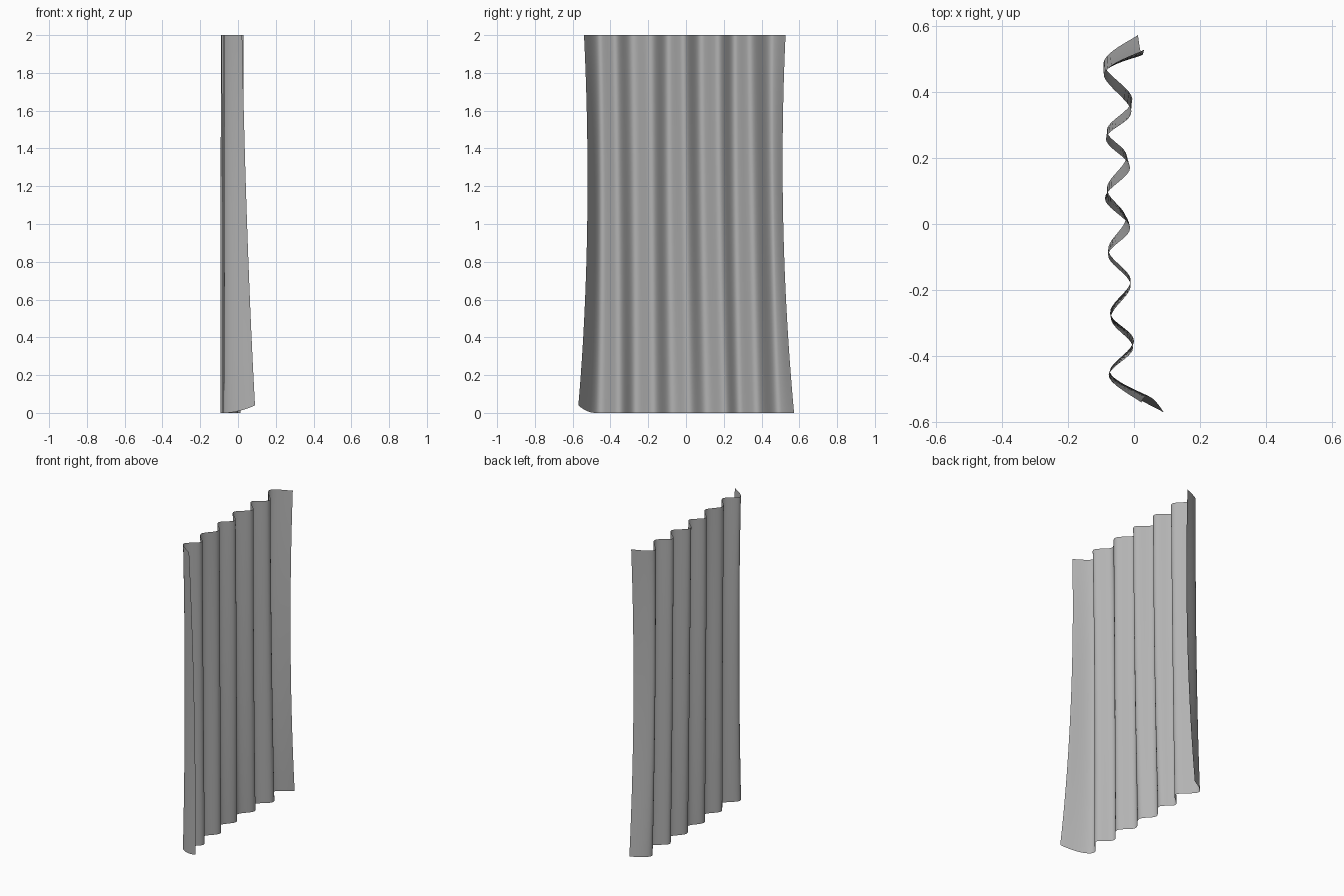
import bpy, bmesh

if "Cube" in bpy.data.objects:
    bpy.data.objects.remove(bpy.data.objects["Cube"])

# pleat cross-sections (x, y) at top, middle and bottom, from the -y edge to the +y edge
TOP = [(0.022, -0.54), (-0.075, -0.46), (-0.003, -0.375), (-0.07, -0.285), (-0.01, -0.185),
       (-0.078, -0.095), (-0.012, -0.012), (-0.088, 0.078), (-0.012, 0.17), (-0.085, 0.258),
       (-0.008, 0.34), (-0.09, 0.455), (0.03, 0.527)]
MID = [(0.048, -0.523), (-0.072, -0.45), (-0.005, -0.36), (-0.072, -0.272), (-0.01, -0.178),
       (-0.078, -0.09), (-0.015, 0.0), (-0.083, 0.088), (-0.015, 0.18), (-0.083, 0.265),
       (-0.008, 0.355), (-0.092, 0.46), (0.022, 0.515)]
LOW = [(0.09, -0.57), (-0.075, -0.465), (0.0, -0.355), (-0.072, -0.268), (-0.01, -0.17),
       (-0.078, -0.078), (-0.025, 0.018), (-0.082, 0.108), (-0.022, 0.205), (-0.082, 0.285),
       (-0.005, 0.378), (-0.092, 0.488), (0.012, 0.572)]
ROWS, STEPS, HEIGHT = 24, 10, 2.0


def blend(a, b, c, t):
    """Quadratic through a (t=0), b (t=0.5), c (t=1)."""
    return (a * (1 - t) * (1 - 2 * t) + b * 4 * t * (1 - t) + c * t * (2 * t - 1))


def spline(p, n):
    """Smooth Catmull-Rom curve through the points."""
    ext = [p[0]] + p + [p[-1]]
    out = []
    for i in range(len(p) - 1):
        a, b, c, d = ext[i:i + 4]
        for k in range(n):
            t = k / n
            out.append(tuple(0.5 * (2 * b[j] + (c[j] - a[j]) * t
                       + (2 * a[j] - 5 * b[j] + 4 * c[j] - d[j]) * t * t
                       + (3 * b[j] - a[j] - 3 * c[j] + d[j]) * t ** 3) for j in (0, 1)))
    return out + [p[-1]]


# hanging cloth sheet
bm = bmesh.new()
grid = []
for r in range(ROWS + 1):
    t = r / ROWS
    section = [tuple(blend(a[j], b[j], c[j], t) for j in (0, 1))
               for a, b, c in zip(LOW, MID, TOP)]
    row = []
    for x, y in spline(section, STEPS):
        # the lower front corner curls upward slightly
        lift = 0.04 * max(0.0, (-0.48 - y) / 0.09) ** 2 * max(0.0, 1 - 2 * t)
        row.append(bm.verts.new((x, y, HEIGHT * t + lift)))
    grid.append(row)
for lower, upper in zip(grid, grid[1:]):
    for i in range(len(lower) - 1):
        bm.faces.new((lower[i], lower[i + 1], upper[i + 1], upper[i]))
mesh = bpy.data.meshes.new("curtain")
bm.to_mesh(mesh)
bm.free()
curtain = bpy.data.objects.new("curtain", mesh)
bpy.context.collection.objects.link(curtain)
for poly in mesh.polygons:
    poly.use_smooth = True

# mid-grey cloth
cloth = bpy.data.materials.new("grey_cloth")
cloth.diffuse_color = (0.45, 0.45, 0.45, 1)
cloth.use_nodes = True
cloth.node_tree.nodes["Principled BSDF"].inputs["Base Color"].default_value = cloth.diffuse_color
mesh.materials.append(cloth)
